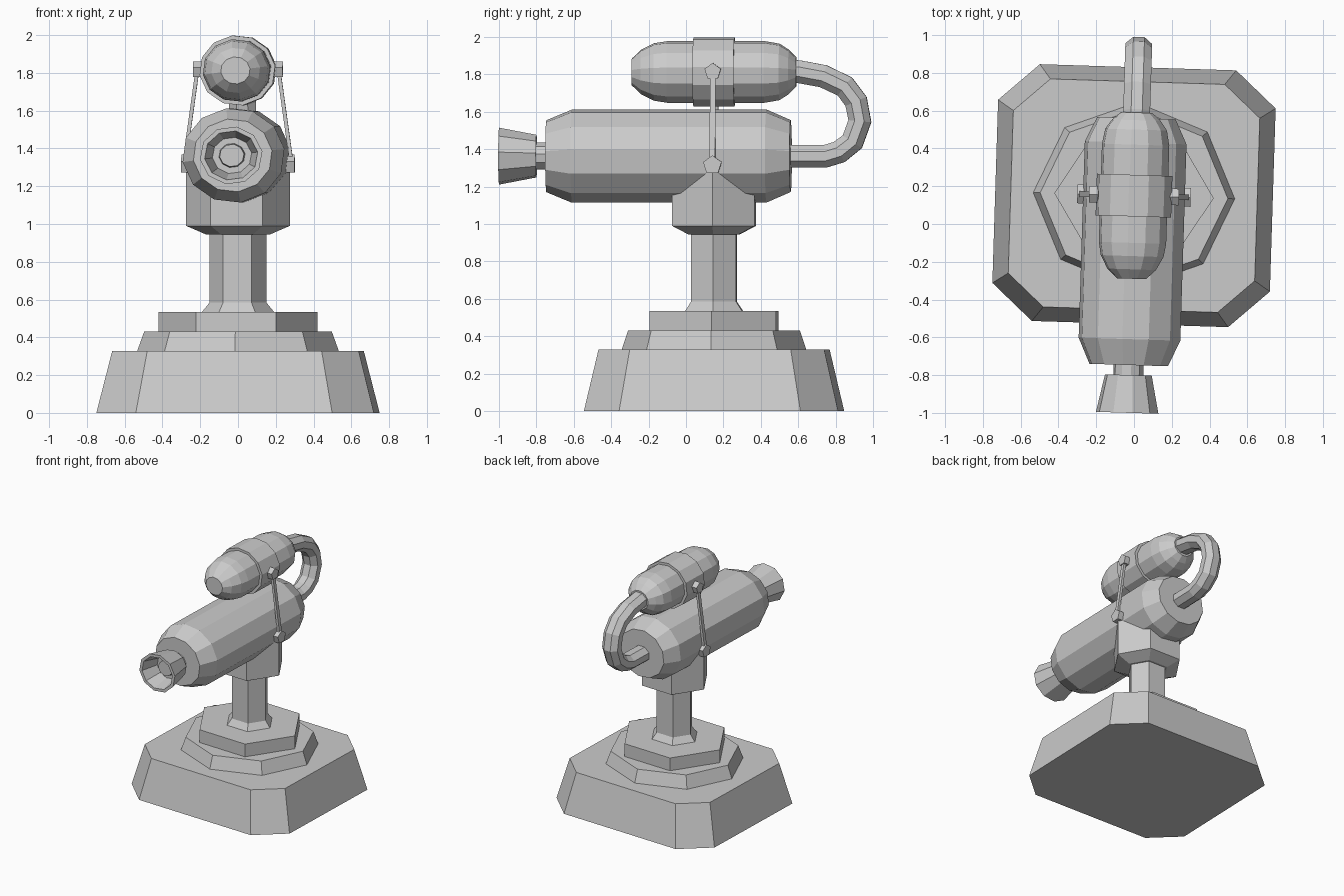
import bpy, bmesh, math
from mathutils import Matrix, Vector

if "Cube" in bpy.data.objects:
    bpy.data.objects.remove(bpy.data.objects["Cube"])

# Everything sits on one pedestal axis and is turned slightly about it
CY = 0.15
TURN = (Matrix.Translation((0, CY, 0)) @ Matrix.Rotation(math.radians(-1.8), 4, 'Z')
        @ Matrix.Translation((0, -CY, 0)))
SQ = 0.925  # squash across the second axis of each round part


def loft(name, rings):
    """Skin a list of equal-length vertex rings and cap both ends."""
    bm = bmesh.new()
    vr = [[bm.verts.new(TURN @ Vector(p)) for p in r] for r in rings]
    n = len(vr[0])
    for a, b in zip(vr, vr[1:]):
        for i in range(n):
            j = (i + 1) % n
            bm.faces.new((a[i], a[j], b[j], b[i]))
    bm.faces.new(vr[0])
    bm.faces.new(vr[-1])
    bmesh.ops.recalc_face_normals(bm, faces=bm.faces)
    me = bpy.data.meshes.new(name)
    bm.to_mesh(me)
    bm.free()
    ob = bpy.data.objects.new(name, me)
    bpy.context.collection.objects.link(ob)
    return ob


def angles(n, phase):
    return [math.radians(phase) + 2 * math.pi * i / n for i in range(n)]


def upright(name, profile, n, phase=0):
    """Faceted column: profile is (radius, z)."""
    return loft(name, [[(r * math.cos(a), CY + SQ * r * math.sin(a), z)
                        for a in angles(n, phase)] for r, z in profile])


def barrel(name, profile, n, zc, phase=8):
    """Faceted body along y: profile is (y, radius)."""
    return loft(name, [[(r * math.cos(a), y, zc + SQ * r * math.sin(a))
                        for a in angles(n, phase)] for y, r in profile])


# Chamfered rectangular plinth
corner = [(0.735, 0.485), (0.52, 0.68)]
outline = (corner + [(-x, y) for x, y in corner[::-1]]
           + [(-x, -y) for x, y in corner] + [(x, -y) for x, y in corner[::-1]])
loft("plinth", [[(x * s, CY + y * s, z) for x, y in outline]
                for s, z in ((1, 0), (0.888, 0.328))])

# Stepped tiers and pillar
upright("octagon_step", [(0.535, 0.325), (0.497, 0.43)], 8)
upright("hexagon_step", [(0.422, 0.428), (0.422, 0.535)], 6)
upright("pillar", [(0.192, 0.533), (0.15, 0.585), (0.15, 0.96)], 6)
upright("cradle", [(0.17, 0.945), (0.275, 0.99), (0.275, 1.30)], 6)

# Main body and hollow nozzle
ZB, ZT = 1.363, 1.813
barrel("main_body", [(-0.747, 0.21), (-0.61, 0.272), (0.43, 0.272), (0.56, 0.21)], 12, ZB)
barrel("nozzle", [(-0.74, 0.08), (-0.80, 0.08), (-0.80, 0.125), (-1.0, 0.167),
                  (-1.0, 0.142), (-0.86, 0.105), (-0.86, 0.07), (-0.90, 0.065)], 10, ZB)

# Upper canister with its strap
barrel("canister", [(-0.29, 0.078), (-0.24, 0.13), (-0.17, 0.168), (-0.10, 0.18),
                    (0.42, 0.18), (0.50, 0.165), (0.55, 0.13), (0.59, 0.085)], 12, ZT)
barrel("strap", [(0.04, 0.202), (0.26, 0.202)], 12, ZT)

# Curved feed pipe joining the canister to the back of the body
path = [Vector((0, y, z)) for y, z in
        [(0.56, 1.815), (0.60, 1.815), (0.735, 1.79), (0.85, 1.735), (0.91, 1.655),
         (0.93, 1.55), (0.89, 1.44), (0.82, 1.385), (0.745, 1.362), (0.54, 1.362)]]
rings = []
for i, p in enumerate(path):
    t = (path[min(i + 1, len(path) - 1)] - path[max(i - 1, 0)]).normalized()
    side = Vector((1, 0, 0))
    up = side.cross(t)
    rings.append([p + side * 0.077 * math.cos(a) + up * 0.066 * math.sin(a)
                  for a in angles(8, 22.5)])
loft("feed_pipe", rings)


# Side stays: pentagon knobs joined by a slim rod
def knob(name, x0, x1, z, r):
    loft(name, [[(x, CY + r * math.cos(a), z + r * math.sin(a))
                 for a in angles(5, 90)] for x in (x0, x1)])


for s, label in ((-1, "left"), (1, "right")):
    knob(label + "_upper_knob", s * 0.18, s * 0.238, 1.815, 0.046)
    knob(label + "_lower_knob", s * 0.24, s * 0.30, 1.315, 0.052)
    loft(label + "_stay", [[(s * x + dx, CY + dy, z) for dx, dy in
                            ((-0.01, -0.015), (0.01, -0.015), (0.01, 0.015), (-0.01, 0.015))]
                           for x, z in ((0.215, 1.815), (0.285, 1.315))])
